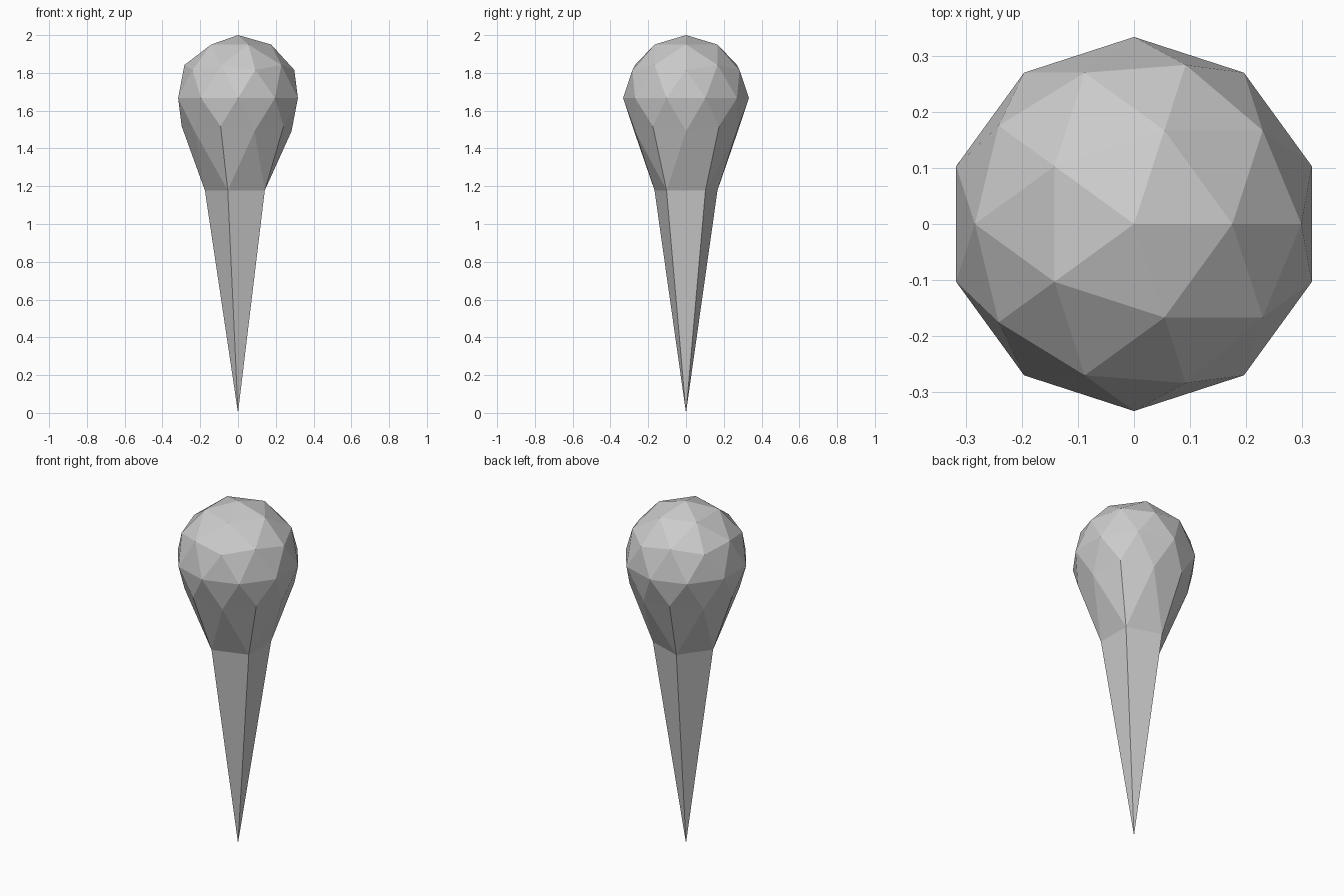
import bpy

if "Cube" in bpy.data.objects:
    bpy.data.objects.remove(bpy.data.objects["Cube"])

# Low-poly ball whose underside is drawn down into a long five-sided spike
R = 1 / 3
bpy.ops.mesh.primitive_ico_sphere_add(subdivisions=2, radius=R, location=(0, 0, 0))
pin = bpy.context.object
pin.name = "tapered_spike_with_ball_head"

for v in pin.data.vertices:
    z = v.co.z / R
    v.co.z += 2 - R
    if z < -0.95:        # bottom pole becomes the spike tip
        v.co.z = 0
    elif z < -0.7:       # lowest ring becomes the neck
        v.co.z = 1.178
pin.data.update()
